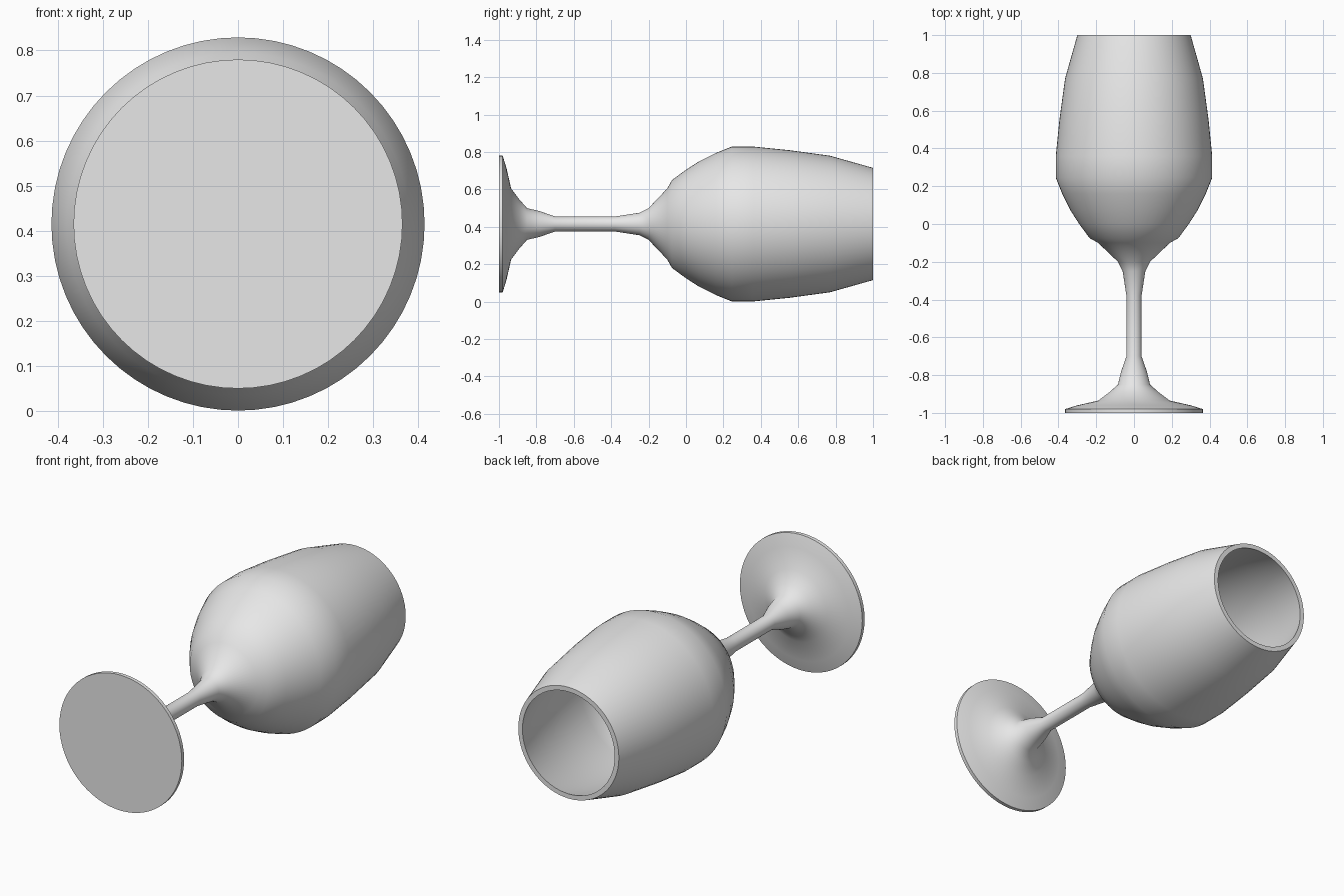
import bpy, bmesh, math

if "Cube" in bpy.data.objects:
    bpy.data.objects.remove(bpy.data.objects["Cube"])

SEGMENTS = 64
CENTRE_Z = 0.415

glass = bpy.data.materials.new("light_grey")
glass.diffuse_color = (0.8, 0.8, 0.8, 1)
glass.use_nodes = True
glass.node_tree.nodes["Principled BSDF"].inputs["Base Color"].default_value = glass.diffuse_color


def lathe(name, profile):
    """Spin (y, radius) points around the horizontal y axis."""
    bm = bmesh.new()
    verts = [bm.verts.new((r, y, 0)) for y, r in profile]
    edges = [bm.edges.new(pair) for pair in zip(verts, verts[1:])]
    bmesh.ops.spin(bm, geom=verts + edges, cent=(0, 0, 0), axis=(0, 1, 0),
                   angle=math.tau, steps=SEGMENTS, use_duplicate=False)
    bmesh.ops.remove_doubles(bm, verts=bm.verts, dist=0.0005)
    bmesh.ops.recalc_face_normals(bm, faces=bm.faces)
    mesh = bpy.data.meshes.new(name)
    bm.to_mesh(mesh)
    bm.free()
    mesh.materials.append(glass)
    obj = bpy.data.objects.new(name, mesh)
    bpy.context.collection.objects.link(obj)
    obj.location.z = CENTRE_Z
    bpy.ops.object.select_all(action='DESELECT')
    obj.select_set(True)
    bpy.context.view_layer.objects.active = obj
    bpy.ops.object.shade_smooth_by_angle(angle=math.radians(40))
    return obj


# Flat foot disc flaring into the stem
foot = [(-1, 0), (-1, 0.365), (-0.98, 0.365), (-0.96, 0.30), (-0.935, 0.19),
        (-0.89, 0.13), (-0.85, 0.085)]
# Slim stem widening towards the bowl
stem = [(-0.78, 0.068), (-0.70, 0.04), (-0.38, 0.04), (-0.25, 0.06), (-0.20, 0.085)]
# Outside of the bowl up to the rim
outside = [(-0.10, 0.19), (-0.075, 0.235), (0, 0.29), (0.07, 0.335), (0.16, 0.38),
           (0.245, 0.414), (0.36, 0.414), (0.55, 0.395), (0.77, 0.365), (1, 0.30)]
# Inside of the bowl from the rim down to the bottom
inside = [(1, 0.275), (0.77, 0.34), (0.55, 0.37), (0.36, 0.389), (0.25, 0.389),
          (0.17, 0.357), (0.08, 0.31), (0.01, 0.265), (-0.05, 0.21), (-0.085, 0.15),
          (-0.12, 0.08), (-0.13, 0)]

lathe("wine_glass", foot + stem + outside + inside)
